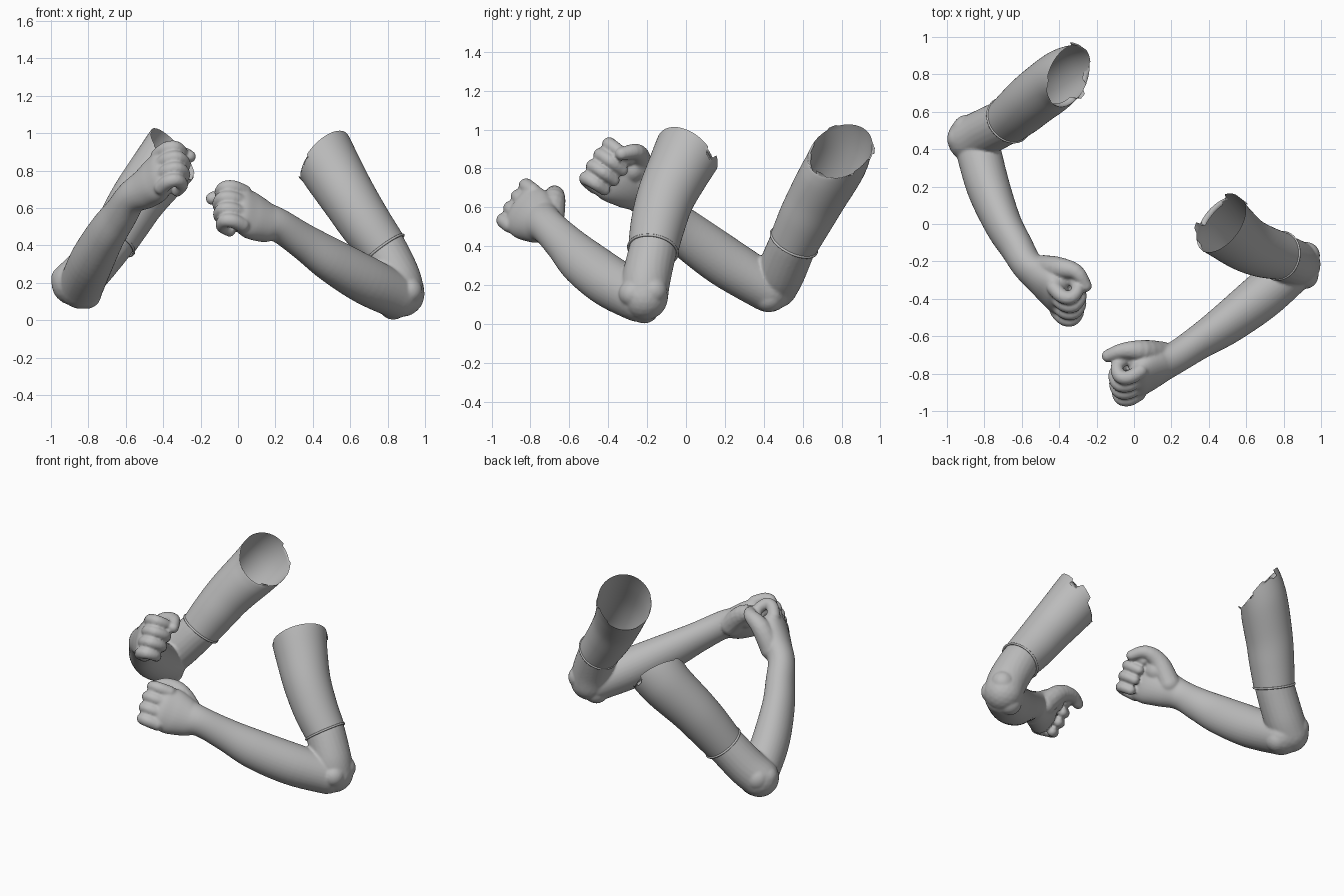
import bpy, bmesh, math, random
from mathutils import Vector as V

cube = bpy.data.objects.get("Cube")
if cube:
    bpy.data.objects.remove(cube)

grey = bpy.data.materials.new("plain grey")
grey.use_nodes = True
tone = (0.5, 0.5, 0.5, 1)
grey.diffuse_color = tone
grey.node_tree.nodes["Principled BSDF"].inputs["Base Color"].default_value = tone


def spline(keys, steps):
    """Smooth (centre, radius a, radius b) samples through the key rings."""
    rows = [V((*c, ra, rb)) for c, ra, rb in keys]
    out = []
    for i in range(len(rows) - 1):
        p0, p1 = rows[max(i - 1, 0)], rows[i]
        p2, p3 = rows[i + 1], rows[min(i + 2, len(rows) - 1)]
        for s in range(steps):
            t = s / steps
            out.append(p1 + (p2 - p0) * (t / 2)
                       + (p0 * 2 - p1 * 5 + p2 * 4 - p3) * (t * t / 2)
                       + (p1 * 3 - p0 - p2 * 3 + p3) * (t ** 3 / 2))
    return out + [rows[-1]]


def loft(bm, keys, up, sides=24, steps=6, caps=True, end_dir=None):
    """Tube of elliptical rings; radius a lies along up."""
    rows = spline(keys, steps)
    centres = [V(r[:3]) for r in rows]
    rings = []
    for i, row in enumerate(rows):
        t = (centres[min(i + 1, len(rows) - 1)] - centres[max(i - 1, 0)]).normalized()
        if end_dir:
            t = t.lerp(end_dir, (i / (len(rows) - 1)) ** 2).normalized()
        a = (up - t * up.dot(t)).normalized()
        b = t.cross(a)
        ring = []
        for k in range(sides):
            ang = math.tau * k / sides
            ring.append(bm.verts.new(centres[i] + a * math.cos(ang) * row[3]
                                     + b * math.sin(ang) * row[4]))
        rings.append(ring)
    for r, q in zip(rings, rings[1:]):
        for k in range(sides):
            n = (k + 1) % sides
            bm.faces.new((r[k], r[n], q[n], q[k]))
    if caps:
        bm.faces.new(rings[0])
        bm.faces.new(rings[-1])
    return rings


def ball(bm, centre, radius):
    made = bmesh.ops.create_icosphere(bm, subdivisions=3, radius=radius)
    bmesh.ops.translate(bm, verts=made["verts"], vec=centre)


def digit(bm, points, radii, up):
    """Finger or thumb: a tube with a rounded tip."""
    loft(bm, [(p, r, r) for p, r in zip(points, radii)], up, 14, 4)
    ball(bm, points[0], radii[0])
    ball(bm, points[-1], radii[-1])


def finish(name, bm):
    bmesh.ops.recalc_face_normals(bm, faces=bm.faces)
    for f in bm.faces:
        f.smooth = True
    mesh = bpy.data.meshes.new(name)
    bm.to_mesh(mesh)
    bm.free()
    mesh.materials.append(grey)
    ob = bpy.data.objects.new(name, mesh)
    bpy.context.collection.objects.link(ob)
    return ob


def build_arm(side, sign, upper, elbow, forearm, knuckle, up, sleeve, opening, thumb_tip):
    K = V(knuckle)
    f = (K - V(forearm[-1][0])).normalized()
    u = V(up)
    u = (u - f * u.dot(f)).normalized()
    p = f.cross(u) * sign

    def at(a, b, c):
        return K + f * a + u * b + p * c

    bm = bmesh.new()
    # upper arm and bony elbow
    loft(bm, [(V(c), r, r) for c, r in upper], u)
    for c, r in elbow + [upper[-1], forearm[0][:2]]:
        ball(bm, V(c), r)
    # forearm running into the palm
    keys = [(V(c), ra, rb) for c, ra, rb in forearm]
    keys += [(at(-.18, -.005, .02), .12, .09), (at(-.09, -.005, .025), .142, .085),
             (at(-.02, -.005, .018), .138, .068), (at(.015, -.005, .018), .122, .05)]
    loft(bm, keys, u, 32)
    # web between thumb and palm
    ball(bm, at(-.1, .07, .06), .075)
    ball(bm, at(-.05, .08, .06), .05)
    # curled fingers, index to little
    for i, size in enumerate((1, 1.08, 1.02, .87)):
        h = .1 - .071 * i
        path = [(-.02, h, .002), (.05, h, .008), (.085, h * .98, .045),
                (.055, h * .96, .105), (-.015, h * .94, .115)]
        digit(bm, [at(a * size, b, c * size) for a, b, c in path],
              [.04, .039, .037, .034, .031], u)
    # thumb resting above the index finger
    digit(bm, [at(-.21, .03, .05), at(-.1, .125, .085), at(-.01, .145, .14), at(*thumb_tip)],
          [.07, .06, .043, .034], f)
    skin = finish(side + "_arm_and_fist", bm)
    remesh = skin.modifiers.new("blend", 'REMESH')
    remesh.mode = 'VOXEL'
    remesh.voxel_size = .008
    remesh.use_smooth_shade = True
    soften = skin.modifiers.new("soften", 'SMOOTH')
    soften.iterations = 5

    # open sleeve with a torn shoulder edge
    bm = bmesh.new()
    n = V(opening).normalized()
    rings = loft(bm, [(V(c), r, r) for c, r in sleeve], u, 60, 7, False, n)
    random.seed(4)
    top = V(sleeve[-1][0])
    step = 0
    for k, v in enumerate(rings[-1]):
        if k % 3 == 0:
            low = v.co.z < top.z + .04
            step = random.choice((-.04, -.02, 0, .025)) if low else random.choice((0, 0, .01))
        v.co += n * step
    finish(side + "_sleeve", bm)

    # raised hem of the sleeve
    c0, c1 = V(sleeve[0][0]), V(sleeve[1][0])
    bpy.ops.mesh.primitive_torus_add(
        major_radius=sleeve[0][1], minor_radius=.007, major_segments=48, minor_segments=8,
        location=c0, rotation=(c1 - c0).to_track_quat('Z', 'Y').to_euler())
    hem = bpy.context.object
    hem.name = side + "_sleeve_hem"
    hem.data.materials.append(grey)
    bpy.ops.object.shade_smooth()


build_arm("left", 1,
          [((.75, -.155, .43), .119), ((.79, -.175, .36), .123), ((.85, -.205, .23), .125),
           ((.875, -.215, .14), .123)],
          [((.915, -.275, .155), .072), ((.83, -.215, .08), .078), ((.92, -.17, .17), .075)],
          [((.845, -.245, .132), .122, .122), ((.68, -.39, .215), .132, .124),
           ((.5, -.53, .32), .124, .108), ((.35, -.63, .42), .102, .09),
           ((.22, -.715, .505), .094, .084)],
          (.015, -.855, .61), (-.1, .45, .88),
          [((.78, -.17, .38), .128), ((.685, -.145, .51), .14), ((.595, -.105, .65), .149),
           ((.51, -.04, .79), .163), ((.465, 0, .87), .174)],
          (-.65, .5, .57), (.055, .11, .18))

build_arm("right", -1,
          [((-.65, .57, .45), .119), ((-.69, .545, .4), .123), ((-.8, .49, .27), .125),
           ((-.875, .455, .2), .123)],
          [((-.925, .455, .22), .075), ((-.89, .5, .22), .085), ((-.81, .425, .14), .08)],
          [((-.84, .425, .18), .12, .12), ((-.78, .2, .32), .13, .116),
           ((-.7, 0, .465), .121, .1), ((-.63, -.12, .565), .104, .09),
           ((-.57, -.22, .655), .094, .084)],
          (-.41, -.415, .81), (.05, .4, .88),
          [((-.67, .555, .42), .128), ((-.6, .615, .54), .14), ((-.525, .68, .66), .149),
           ((-.41, .765, .81), .164), ((-.35, .795, .89), .172)],
          (.72, -.3, .6), (.06, .09, .15))
